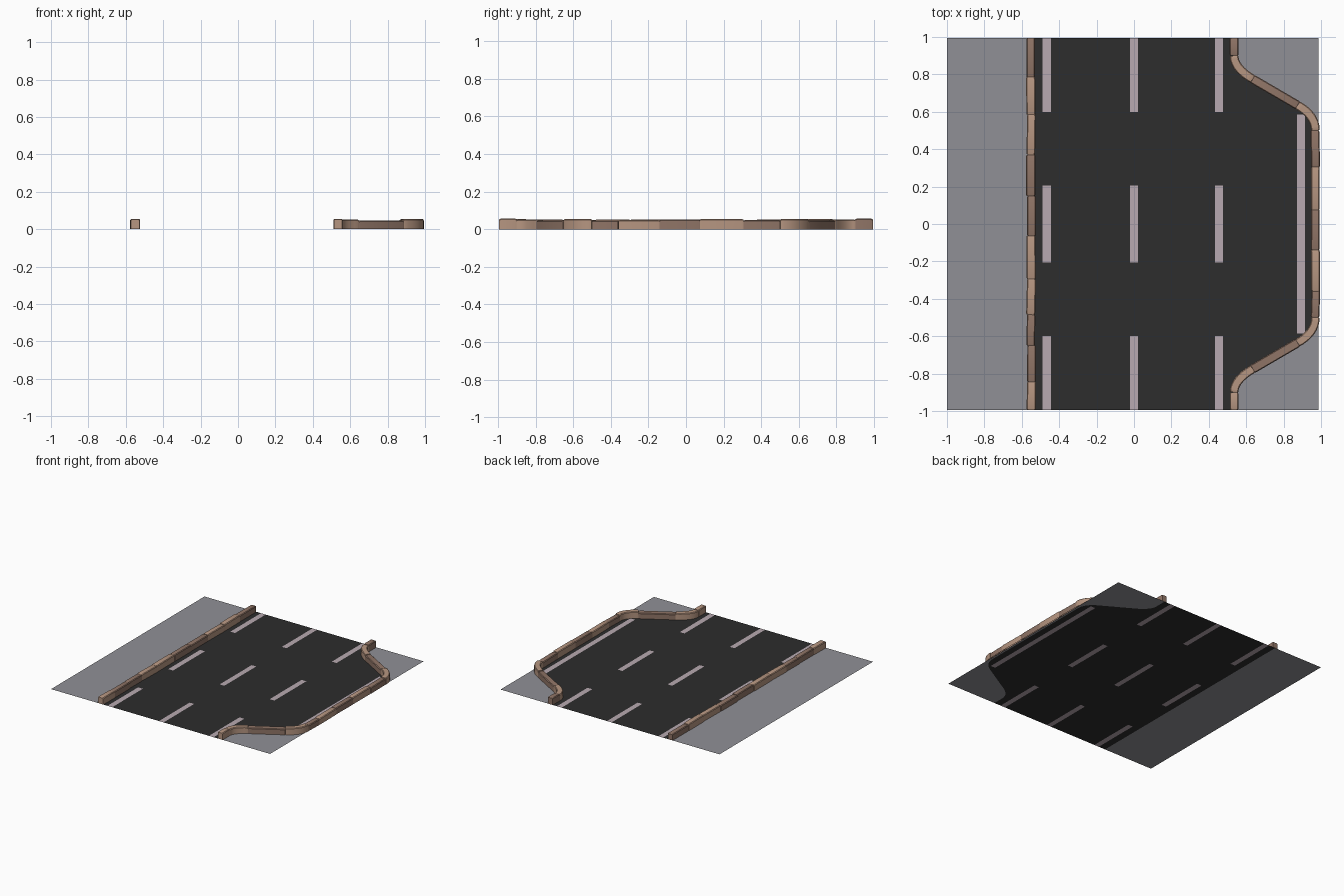
import bpy, bmesh, math, random
from mathutils import Vector

if "Cube" in bpy.data.objects:
    bpy.data.objects.remove(bpy.data.objects["Cube"])

random.seed(4)
YE = 0.994


def material(name, rgb):
    m = bpy.data.materials.new(name)
    m.diffuse_color = (*rgb, 1)
    m.use_nodes = True
    m.node_tree.nodes["Principled BSDF"].inputs["Base Color"].default_value = m.diffuse_color
    return m


ASPHALT = material("asphalt", (0.026, 0.026, 0.026))
PAVE = material("pavement_grey", (0.28, 0.28, 0.305))
PAINT = material("lane_paint", (0.48, 0.40, 0.44))
LIGHT = material("light_stone", (0.47, 0.305, 0.22))
DARK = material("dark_stone", (0.28, 0.178, 0.135))


def finish(bm, name, mats, smooth=False):
    me = bpy.data.meshes.new(name)
    bm.to_mesh(me)
    bm.free()
    ob = bpy.data.objects.new(name, me)
    bpy.context.collection.objects.link(ob)
    for m in mats:
        me.materials.append(m)
    if smooth:
        bpy.ops.object.select_all(action='DESELECT')
        ob.select_set(True)
        bpy.context.view_layer.objects.active = ob
        bpy.ops.object.shade_smooth_by_angle(angle=math.radians(25))
    return ob


def bezier(a, b, c, n=8):
    a, b, c = Vector(a), Vector(b), Vector(c)
    return [a * (1 - t) ** 2 + b * 2 * t * (1 - t) + c * t * t
            for t in (i / n for i in range(n + 1))]


# Lay-by outline: upper bends, mirrored for the lower half
bend_a = bezier((0.535, 0.9), (0.535, 0.833), (0.635, 0.775))
bend_b = bezier((0.875, 0.635), (0.97, 0.581), (0.97, 0.5))
upper = [Vector((0.535, YE))] + bend_a + bend_b


def mirror(pts):
    return [Vector((p.x, -p.y)) for p in reversed(pts)]


outline = upper + mirror(upper)


def bay_x(y):
    for p, q in zip(outline, outline[1:]):
        if q.y - 1e-6 <= y <= p.y + 1e-6:
            return p.x + (q.x - p.x) * (p.y - y) / (p.y - q.y)
    return outline[-1].x


# Ground: one flat sheet, cut into pavement, road and painted marks
rows = sorted({round(p.y, 5) for p in outline} | {0.598, 0.207, -0.207, -0.598, 0.585, -0.585})
dashes = [(-0.488, -0.445), (-0.021, 0.021), (0.432, 0.475)]
edge_line = (0.872, 0.914)
fixed = [-1, -0.55] + [x for d in dashes for x in d]


def columns(y):
    b = bay_x(y)
    return fixed + [min(edge_line[0], b), min(edge_line[1], b), b, 0.987]


bm = bmesh.new()
for y0, y1 in zip(rows, rows[1:]):
    c0, c1 = columns(y0), columns(y1)
    mid = abs(y0 + y1) / 2
    for i in range(len(c0) - 1):
        pts = []
        for p in ((c0[i], y0), (c0[i + 1], y0), (c1[i + 1], y1), (c1[i], y1)):
            if p not in pts:
                pts.append(p)
        if len(pts) < 3:
            continue
        f = bm.faces.new([bm.verts.new((x, y, 0)) for x, y in pts])
        if i in (0, len(c0) - 2):
            f.material_index = 1
        elif i in (2, 4, 6) and (mid > 0.598 or mid < 0.207):
            f.material_index = 2
        elif i == 8 and mid < 0.585:
            f.material_index = 2
bmesh.ops.remove_doubles(bm, verts=bm.verts, dist=1e-5)
finish(bm, "road_and_pavement", [ASPHALT, PAVE, PAINT])


# Kerb stone: chamfered section swept along a path, with worn ends
def stone(bm, path, h, mat):
    w, c, e = 0.0235 + random.uniform(-0.001, 0.0015), 0.005, 0.008
    first = path[0] + (path[1] - path[0]).normalized() * e
    last = path[-1] + (path[-2] - path[-1]).normalized() * e
    pts = [path[0], first] + list(path[1:-1]) + [last, path[-1]]
    rings = []
    for i, p in enumerate(pts):
        t = (pts[min(i + 1, len(pts) - 1)] - pts[max(i - 1, 0)]).normalized()
        n = Vector((t.y, -t.x))
        worn = 0.003 if i in (0, len(pts) - 1) else 0
        ww, hh = w - worn * 0.7, h - worn
        prof = [(-ww, 0), (-ww, hh - c), (-ww + c, hh), (ww - c, hh), (ww, hh - c), (ww, 0)]
        rings.append([bm.verts.new((p.x + n.x * o, p.y + n.y * o, z)) for o, z in prof])
    faces = [bm.faces.new((a[k], a[k + 1], b[k + 1], b[k]))
             for a, b in zip(rings, rings[1:]) for k in range(5)]
    faces += [bm.faces.new(rings[0]), bm.faces.new(rings[-1][::-1])]
    for f in faces:
        f.material_index = mat


def straight_run(bm, x, ys, shades):
    for y0, y1, s in zip(ys, ys[1:], shades):
        dx = random.uniform(-0.003, 0.003)
        dx2 = random.uniform(-0.003, 0.003)
        stone(bm, [Vector((x + dx, y0)), Vector((x + dx2, y1))],
              random.uniform(0.046, 0.055), int(s))


# Left kerb: one straight run of stones (0 light, 1 dark)
bm = bmesh.new()
straight_run(bm, -0.55, [YE, 0.785, 0.585, 0.37, 0.15, -0.065, -0.295, -0.485, -0.65, -0.845, -YE],
             "1001100110")
bmesh.ops.recalc_face_normals(bm, faces=bm.faces)
finish(bm, "left_kerb", [LIGHT, DARK], True)

# Right kerb: ends, bends and slopes at both sides, then the straight back
bm = bmesh.new()
for side, end_shade in ((lambda p: p, 1), (mirror, 0)):
    stone(bm, side([Vector((0.535, YE)), Vector((0.535, 0.9))]), 0.056, end_shade)
    stone(bm, side(bend_a), 0.052, 0)
    stone(bm, side([bend_a[-1], bend_b[0]]), 0.046, 1)
    stone(bm, side(bend_b), 0.054, 0)
straight_run(bm, 0.97, [0.5, 0.305, 0.075, -0.14, -0.36, -0.5], "10101")
bmesh.ops.recalc_face_normals(bm, faces=bm.faces)
finish(bm, "right_kerb", [LIGHT, DARK], True)
